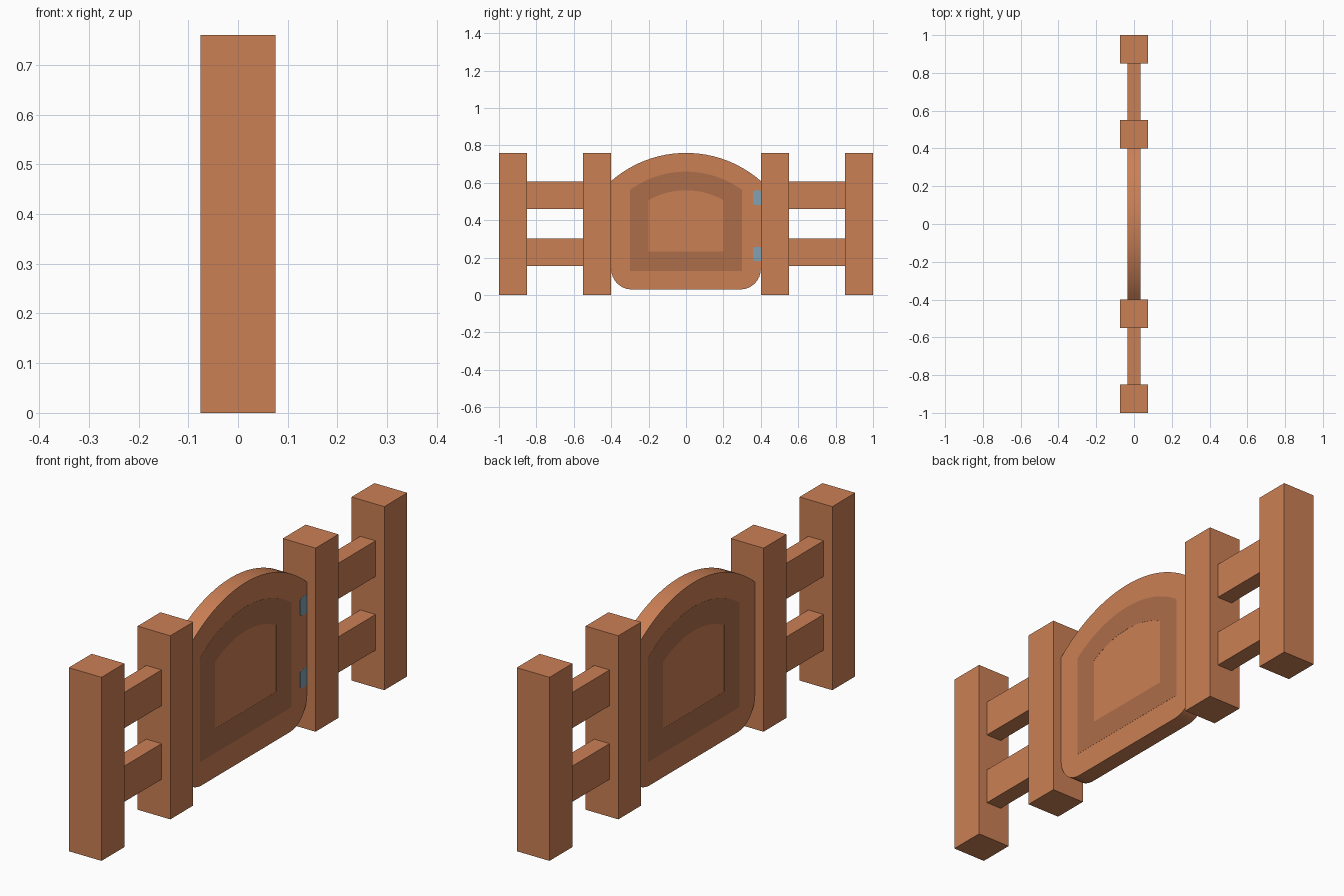
import bpy, bmesh
from math import sin, cos, asin, pi

if "Cube" in bpy.data.objects:
    bpy.data.objects.remove(bpy.data.objects["Cube"])


def material(name, r, g, b):
    m = bpy.data.materials.new(name)
    m.diffuse_color = (r, g, b, 1)
    m.use_nodes = True
    m.node_tree.nodes["Principled BSDF"].inputs["Base Color"].default_value = m.diffuse_color
    return m


WOOD = material("wood", 0.60, 0.215, 0.09)
DARK = material("dark_wood", 0.42, 0.155, 0.07)
METAL = material("metal", 0.22, 0.36, 0.44)


def finish(name, bm, mat, smooth=False):
    bmesh.ops.recalc_face_normals(bm, faces=bm.faces)
    me = bpy.data.meshes.new(name)
    bm.to_mesh(me)
    bm.free()
    me.materials.append(mat)
    ob = bpy.data.objects.new(name, me)
    bpy.context.collection.objects.link(ob)
    if smooth:
        bpy.ops.object.select_all(action='DESELECT')
        ob.select_set(True)
        bpy.context.view_layer.objects.active = ob
        bpy.ops.object.shade_smooth_by_angle(angle=0.5)
    return ob


def box(name, hx, y0, y1, z0, z1, mat):
    bm = bmesh.new()
    bmesh.ops.create_cube(bm, size=1)
    for v in bm.verts:
        v.co = (v.co.x * 2 * hx, y0 + (v.co.y + 0.5) * (y1 - y0),
                z0 + (v.co.z + 0.5) * (z1 - z0))
    return finish(name, bm, mat)


def arch(half_w, radius, n=24, cz=0.152):
    """Arc points from +y to -y, all arches share one centre."""
    a = asin(half_w / radius)
    return [(radius * sin(a - 2 * a * i / n), cz + radius * cos(a - 2 * a * i / n))
            for i in range(n + 1)]


def prism(name, outline, hx, mat, inner=None, smooth=False):
    """Extrude a (y, z) outline along x, optionally as a ring around an inner outline."""
    bm = bmesh.new()
    loops = [[bm.verts.new((x, y, z)) for y, z in o]
             for o in ([outline, inner] if inner else [outline]) for x in (hx, -hx)]
    n = len(outline)

    def bridge(a, b):
        for i in range(n):
            j = (i + 1) % n
            bm.faces.new((a[i], a[j], b[j], b[i]))

    bridge(loops[0], loops[1])
    if inner:
        bridge(loops[2], loops[3])
        bridge(loops[0], loops[2])
        bridge(loops[1], loops[3])
    else:
        bm.faces.new(loops[0])
        bm.faces.new(loops[1])
    return finish(name, bm, mat, smooth)


# Posts and rails, the same on both sides
for side, s in (("left", -1), ("right", 1)):
    for part, c in (("inner", 0.475), ("outer", 0.925)):
        box(f"{side}_{part}_post", 0.075, s * c - 0.075, s * c + 0.075, 0, 0.76, WOOD)
    for part, z in (("lower", 0.155), ("upper", 0.46)):
        box(f"{side}_{part}_rail", 0.035, s * 0.7 - 0.15, s * 0.7 + 0.15, z, z + 0.148, WOOD)

# Gate door with arched top and rounded bottom corners
r = 0.11
corner = [(r * sin(pi / 2 * i / 8), r * cos(pi / 2 * i / 8)) for i in range(9)]
left = [(-0.4 + r - c, 0.03 + r - d) for d, c in corner]
right = [(-y, z) for y, z in reversed(left)]
prism("gate_door", arch(0.4, 0.608) + left + right, 0.035, WOOD, smooth=True)

# Dark band inlaid on both faces of the door
prism("gate_band", arch(0.3, 0.508) + [(-0.3, 0.13), (0.3, 0.13)], 0.0355, DARK,
      inner=arch(0.2, 0.408) + [(-0.2, 0.232), (0.2, 0.232)])

# Flat hinges beside the right inner post
for part, z in (("lower", 0.22), ("upper", 0.52)):
    b = 0.008
    prism(f"{part}_hinge", [(0.4, z - 0.038), (0.4, z + 0.038), (0.357 + b, z + 0.038),
                            (0.357, z + 0.038 - b), (0.357, z - 0.038 + b),
                            (0.357 + b, z - 0.038)], 0.0355, METAL)
